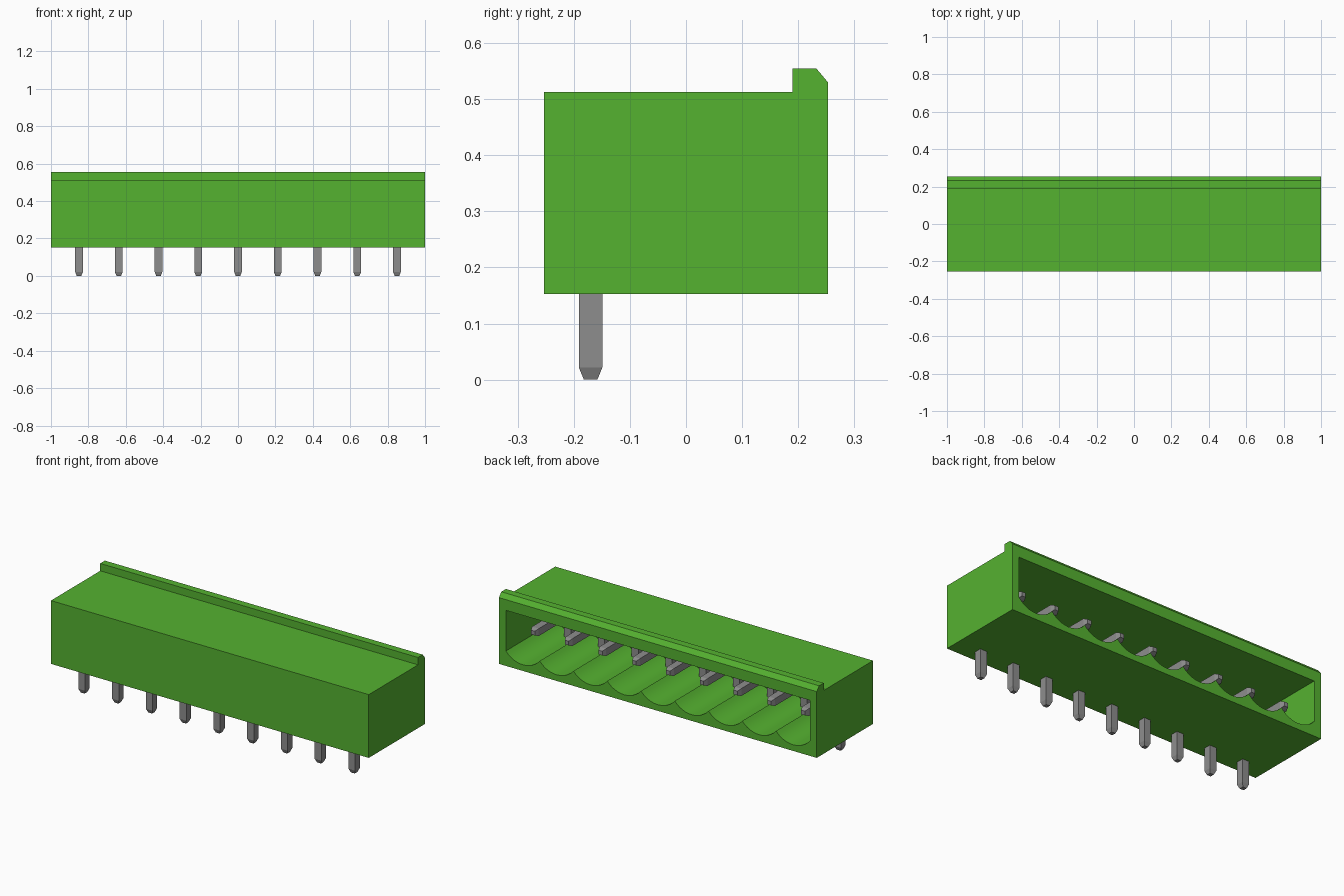
import bpy, bmesh, math
from mathutils import Vector

if "Cube" in bpy.data.objects:
    bpy.data.objects.remove(bpy.data.objects["Cube"], do_unlink=True)


def material(name, rgb):
    m = bpy.data.materials.new(name)
    m.use_nodes = True
    col = (*rgb, 1.0)
    m.diffuse_color = col
    m.node_tree.nodes["Principled BSDF"].inputs["Base Color"].default_value = col
    return m


GREEN = material("green plastic", (0.091, 0.445, 0.03))
METAL = material("grey metal", (0.27, 0.27, 0.27))

COUNT, PITCH = 9, 0.2125


def make_object(name, bm, mat):
    bmesh.ops.recalc_face_normals(bm, faces=bm.faces)
    mesh = bpy.data.meshes.new(name)
    bm.to_mesh(mesh)
    bm.free()
    mesh.materials.append(mat)
    ob = bpy.data.objects.new(name, mesh)
    bpy.context.collection.objects.link(ob)
    return ob


def extrude_profile(name, points, direction, mat):
    bm = bmesh.new()
    face = bm.faces.new([bm.verts.new(p) for p in points])
    ext = bmesh.ops.extrude_face_region(bm, geom=[face])
    moved = [v for v in ext["geom"] if isinstance(v, bmesh.types.BMVert)]
    bmesh.ops.translate(bm, verts=moved, vec=direction)
    return make_object(name, bm, mat)


def activate(ob):
    bpy.ops.object.select_all(action='DESELECT')
    ob.select_set(True)
    bpy.context.view_layer.objects.active = ob


# Housing: side profile with the latch ridge along the back top edge
side = [(-0.253, 0.153), (0.253, 0.153), (0.253, 0.53), (0.232, 0.555),
        (0.19, 0.555), (0.19, 0.513), (-0.253, 0.513)]
housing = extrude_profile("housing", [(-1, y, z) for y, z in side], (2, 0, 0), GREEN)

# Socket cavity: open at the back, with one round trough under each pin
CUSP, LOW, TOP, STEPS = 0.238, 0.188, 0.469, 12
half, sag = PITCH / 2, CUSP - LOW
radius = (half ** 2 + sag ** 2) / (2 * sag)
sweep = math.asin(half / radius)
edge = COUNT * half
outline = [(edge, TOP), (-edge, TOP), (-edge, CUSP)]
for i in range(COUNT):
    cx = (i - (COUNT - 1) / 2) * PITCH
    for k in range(1, STEPS + 1):
        a = -sweep + 2 * sweep * k / STEPS
        outline.append((cx + radius * math.sin(a), LOW + radius * (1 - math.cos(a))))
cutter = extrude_profile("cavity_cutter", [(x, -0.205, z) for x, z in outline],
                         (0, 0.6, 0), GREEN)
cutter.hide_render = True

activate(housing)
cut = housing.modifiers.new("cavity", 'BOOLEAN')
cut.operation = 'DIFFERENCE'
cut.solver = 'EXACT'
cut.object = cutter
bpy.ops.object.modifier_apply(modifier=cut.name)
bpy.data.objects.remove(cutter, do_unlink=True)
bpy.ops.object.shade_smooth_by_angle(angle=math.radians(25))

# Pins: square bent wire, tapered at both ends
W, TIP, PY, PZ = 0.021, 0.012, -0.17, 0.335


def make_pin(name, x):
    # ring centre (y, z), half-thickness direction (y, z), half width in x
    rings = [((PY, 0.0), (TIP, 0), TIP),
             ((PY, 0.022), (W, 0), W),
             ((PY, PZ), (W, -W), W),
             ((0.14, PZ), (0, -W), W),
             ((0.162, PZ), (0, -TIP), TIP)]
    bm = bmesh.new()
    loops = []
    for (y, z), (dy, dz), w in rings:
        loops.append([bm.verts.new((x + sx * w, y + s * dy, z + s * dz))
                      for sx, s in ((-1, -1), (1, -1), (1, 1), (-1, 1))])
    for a, b in zip(loops, loops[1:]):
        for i in range(4):
            j = (i + 1) % 4
            bm.faces.new((a[i], a[j], b[j], b[i]))
    bm.faces.new(loops[0])
    bm.faces.new(loops[-1])
    return make_object(name, bm, METAL)


for i in range(COUNT):
    make_pin(f"pin_{i + 1}", (i - (COUNT - 1) / 2) * PITCH)
